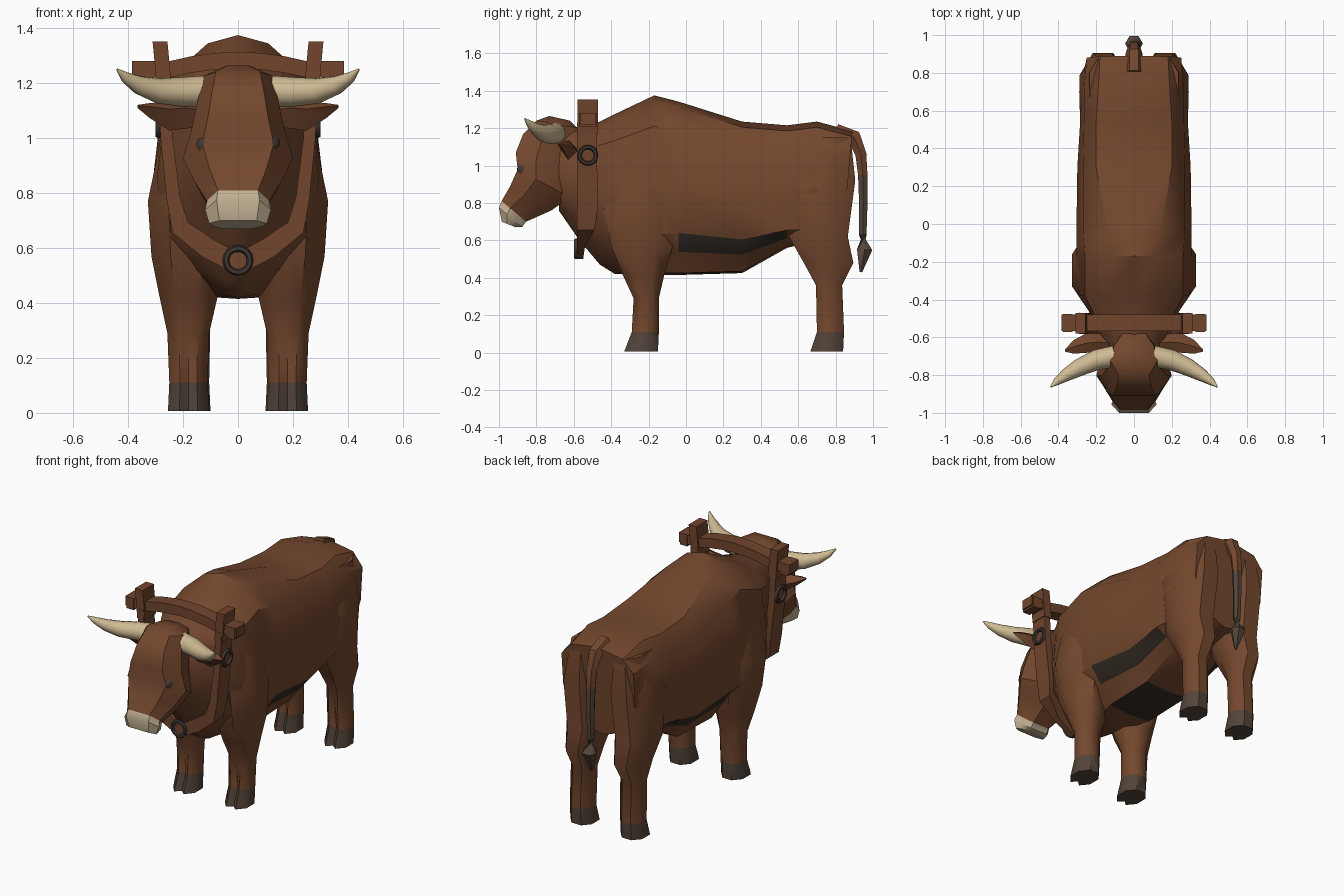
import bpy, bmesh, math
from mathutils import Vector

if "Cube" in bpy.data.objects:
    bpy.data.objects.remove(bpy.data.objects["Cube"])


def material(name, rgb):
    m = bpy.data.materials.new(name)
    m.use_nodes = True
    m.diffuse_color = (*rgb, 1)
    bsdf = next(n for n in m.node_tree.nodes if n.type == "BSDF_PRINCIPLED")
    bsdf.inputs["Base Color"].default_value = (*rgb, 1)
    bsdf.inputs["Roughness"].default_value = .8
    return m


HIDE = material("brown hide", (.175, .064, .027))
WOOD = material("yoke wood", (.165, .06, .026))
HOOF = material("grey brown hoof", (.085, .058, .042))
BELLY = material("dark belly", (.032, .023, .017))
HORN = material("cream horn", (.62, .49, .29))
MUZZLE = material("pale muzzle", (.56, .45, .3))
IRON = material("dark iron", (.05, .038, .032))
EYE = material("eye grey", (.06, .045, .036))


def loft(name, rings, mats, rule=lambda i, j: 0, angle=35):
    """Skin closed rings, cap both ends; rule(segment, side) picks the material."""
    bm = bmesh.new()
    rows = [[bm.verts.new(p) for p in ring] for ring in rings]
    n = len(rows[0])
    for i in range(len(rows) - 1):
        for j in range(n):
            k = (j + 1) % n
            f = bm.faces.new((rows[i][j], rows[i][k], rows[i + 1][k], rows[i + 1][j]))
            f.material_index = rule(i, j)
    bm.faces.new(rows[0]).material_index = rule(0, 0)
    bm.faces.new(rows[-1]).material_index = rule(len(rows) - 2, 0)
    bmesh.ops.recalc_face_normals(bm, faces=bm.faces)
    mesh = bpy.data.meshes.new(name)
    bm.to_mesh(mesh)
    bm.free()
    ob = bpy.data.objects.new(name, mesh)
    bpy.context.collection.objects.link(ob)
    for m in mats:
        mesh.materials.append(m)
    return smooth(ob, angle)


def smooth(ob, angle):
    bpy.ops.object.select_all(action="DESELECT")
    ob.select_set(True)
    bpy.context.view_layer.objects.active = ob
    bpy.ops.object.shade_smooth_by_angle(angle=math.radians(angle))
    return ob


def mirrored(half):
    """Close a right-hand half section across x = 0."""
    return half + [(-x, y, z) for x, y, z in reversed(half) if x > 0]


def tube(name, path, radii, mats, sides=10, rule=lambda i, j: 0):
    """Round sweep along a path."""
    path = [Vector(p) for p in path]
    rings = []
    for i, p in enumerate(path):
        tangent = path[min(i + 1, len(path) - 1)] - path[max(i - 1, 0)]
        q = tangent.to_track_quat("Z", "Y")
        turns = [2 * math.pi * k / sides for k in range(sides)]
        rings.append([p + q @ Vector((math.cos(a) * radii[i], math.sin(a) * radii[i], 0))
                      for a in turns])
    return loft(name, rings, mats, rule, 50)


# Body: y, top z, then half widths at back, upper side, side, flank; flank z; belly width, belly z
sections = [
    (-.68, 1.18, .08, .12, .14, .12, .84, .04, .76),
    (-.57, 1.21, .11, .18, .20, .17, .76, .04, .60),
    (-.46, 1.235, .13, .22, .24, .22, .66, .04, .47),
    (-.38, 1.275, .13, .26, .295, .27, .63, .06, .42),
    (-.17, 1.375, .11, .26, .305, .29, .63, .11, .415),
    (-.04, 1.342, .14, .27, .305, .295, .64, .15, .415),
    (.3, 1.235, .2, .27, .3, .285, .605, .15, .425),
    (.54, 1.215, .2, .265, .285, .275, .655, .13, .56),
    (.7, 1.235, .19, .265, .29, .26, .66, .1, .60),
    (.89, 1.185, .18, .25, .25, .16, .7, .05, .62)]
rings = []
for y, zt, wt, wu, ws, wl, zl, wb, zb in sections:
    side = zl + (zt - zl) * .35
    half = [(0, y, zt), (wt, y, zt - .03), (wu, y, zl + (zt - zl) * .78), (ws, y, side),
            (wl, y, zl), ((wl + wb) / 2, y, zl * .55 + zb * .45), (wb, y, zb + .01), (0, y, zb)]
    if y > .8:  # sloped rump
        half = [(x, y - (zt - z) * .09, z) for x, y, z in half]
    rings.append(mirrored(half))
loft("body", rings, [HIDE, BELLY],
     lambda i, j: int(i in (5, 6) and j in (4, 9) or i == 5 and j in (6, 7)))


def box_ring(z, x0, x1, y0, y1, notch=0):
    """Chamfered rectangle with an optional cleft in its front edge."""
    cx, cy = (x1 - x0) * .28, (y1 - y0) * .28
    return [(x0, y0 + cy, z), (x0 + cx, y0, z), ((x0 + x1) / 2, y0 + notch, z), (x1 - cx, y0, z),
            (x1, y0 + cy, z), (x1, y1 - cy, z), (x1 - cx, y1, z), (x0 + cx, y1, z), (x0, y1 - cy, z)]


# Legs: z, inner x, outer x, front y, back y
front_leg = [
    (1.08, .10, .265, -.40, -.12), (.77, .06, .328, -.44, -.05), (.57, .065, .315, -.40, -.07),
    (.42, .075, .285, -.34, -.115), (.29, .105, .257, -.28, -.145), (.11, .11, .25, -.29, -.145),
    (.006, .105, .255, -.33, -.15)]
hind_leg = [
    (1.15, .07, .235, .6, .88), (.92, .04, .288, .49, .905), (.62, .05, .285, .55, .865),
    (.48, .075, .262, .63, .895), (.36, .10, .243, .695, .835), (.11, .105, .245, .70, .845),
    (.006, .10, .25, .665, .84)]
for s, label in ((1, "left"), (-1, "right")):
    for name, spec in (("front_leg", front_leg), ("hind_leg", hind_leg)):
        rings = [[(s * x, y, z) for x, y, z in box_ring(*row, .03 if row[0] < .2 else 0)]
                 for row in spec]
        loft(f"{label}_{name}", rings, [HIDE, HOOF], lambda i, j: int(i == 5), 45)

# Head: front y, z; back y, z; half width
head_rows = [
    (-.73, 1.265, -.62, 1.24, .06), (-.80, 1.24, -.58, 1.2, .125), (-.87, 1.17, -.58, 1.1, .145),
    (-.91, 1.07, -.6, .95, .17), (-.9, .98, -.62, .83, .2), (-.94, .89, -.72, .76, .16),
    (-.986, .81, -.855, .7, .113), (-1, .775, -.875, .672, .12), (-.985, .7, -.91, .67, .105)]
rings = []
for fy, fz, by, bz, w in head_rows:
    def across(t, k):
        return (w * k, fy + (by - fy) * t, fz + (bz - fz) * t)
    rings.append(mirrored([across(0, .65), across(.35, 1), across(.7, .85), across(1, .5)]))
head = loft("head", rings, [HIDE, MUZZLE], lambda i, j: int(i >= 6))

for s, label in ((1, "left"), (-1, "right")):
    # Eyes set on the head surface
    _, spot, normal, _ = head.closest_point_on_mesh((s * .15, -.89, .985))
    tube(label + "_eye", [spot - normal * .004, spot + normal * .004], [.026, .018], [EYE], 8)
    # Horns
    tube(label + "_horn",
         [(s * x, y, z) for x, y, z in ((.10, -.70, 1.172), (.2, -.72, 1.168), (.29, -.76, 1.172),
                                        (.36, -.80, 1.193), (.41, -.835, 1.222), (.44, -.862, 1.25))],
         [.057, .054, .046, .034, .02, .004], [HORN], 12)
    # Ears
    ear = [(.1, -.63, 1.08, .03, .035), (.19, -.625, 1.085, .045, .05), (.25, -.63, 1.08, .052, .052),
           (.32, -.65, 1.1, .036, .028), (.365, -.67, 1.115, .006, .006)]
    loft(label + "_ear", [[(s * x, y + a, z), (s * x, y, z + b), (s * x, y - a, z + b * .5),
                           (s * x, y, z - b)] for x, y, z, a, b in ear], [HIDE])

# Tail with tuft
tube("tail", [(0, .8, 1.18), (0, .9, 1.15), (0, .935, 1.06), (0, .945, .95), (0, .948, .8),
              (0, .945, .63), (0, .955, .55), (0, .935, .43)],
     [.05, .045, .034, .029, .026, .023, .047, .008], [HIDE, HOOF], 6, lambda i, j: int(i >= 3))


def slab(x, z, hx, hz, y0=-.575, y1=-.475):
    """Four-cornered ring in depth, offset by hx and hz."""
    return [(x - hx, y0, z - hz), (x + hx, y0, z + hz), (x + hx, y1, z + hz), (x - hx, y1, z - hz)]


# Yoke beam, arched over the neck
beam = [(.385, 1.25), (.25, 1.25), (.17, 1.268), (.08, 1.28), (0, 1.284)]
beam += [(-x, z) for x, z in reversed(beam[:-1])]
loft("yoke_beam", [slab(x, z, 0, .03, -.567, -.48) for x, z in beam], [WOOD])

# Yoke bow around the neck: x, z, half thickness, back y
bow = [(.272, 1.23, .02, -.475), (.26, 1, .022, -.475), (.235, .78, .025, -.47),
       (.21, .675, .034, -.49), (.11, .6, .038, -.54), (0, .542, .042, -.55)]
bow += [(-x, *rest) for x, *rest in reversed(bow[:-1])]
rings = []
for i, (x, z, t, back) in enumerate(bow):
    a, b = bow[max(i - 1, 0)], bow[min(i + 1, len(bow) - 1)]
    d = Vector((b[0] - a[0], b[1] - a[1])).normalized()
    rings.append(slab(x, z, -d.y * t, d.x * t, -.582, back))
loft("yoke_bow", rings, [WOOD])


def iron_ring(name, location, rotation, radius):
    bpy.ops.mesh.primitive_torus_add(location=location, rotation=rotation, major_radius=radius,
                                     minor_radius=.012, major_segments=16, minor_segments=6)
    ob = bpy.context.object
    ob.name = name
    ob.data.materials.append(IRON)
    smooth(ob, 60)


iron_ring("chest_ring", (0, -.588, .555), (math.pi / 2, 0, 0), .044)
for s, label in ((1, "left"), (-1, "right")):
    # Upright pegs, end collars and side rings
    loft(label + "_yoke_peg", [slab(s * x, z, .027, 0, -.58, -.47)
                               for x, z in ((.268, 1.17), (.276, 1.27), (.284, 1.352))], [WOOD])
    loft(label + "_yoke_collar", [slab(s * x, 1.244, 0, .036, -.572, -.476)
                                  for x in (.325, .375)], [WOOD])
    iron_ring(label + "_side_ring", (s * .29, -.525, 1.055), (0, math.pi / 2, 0), .044)
